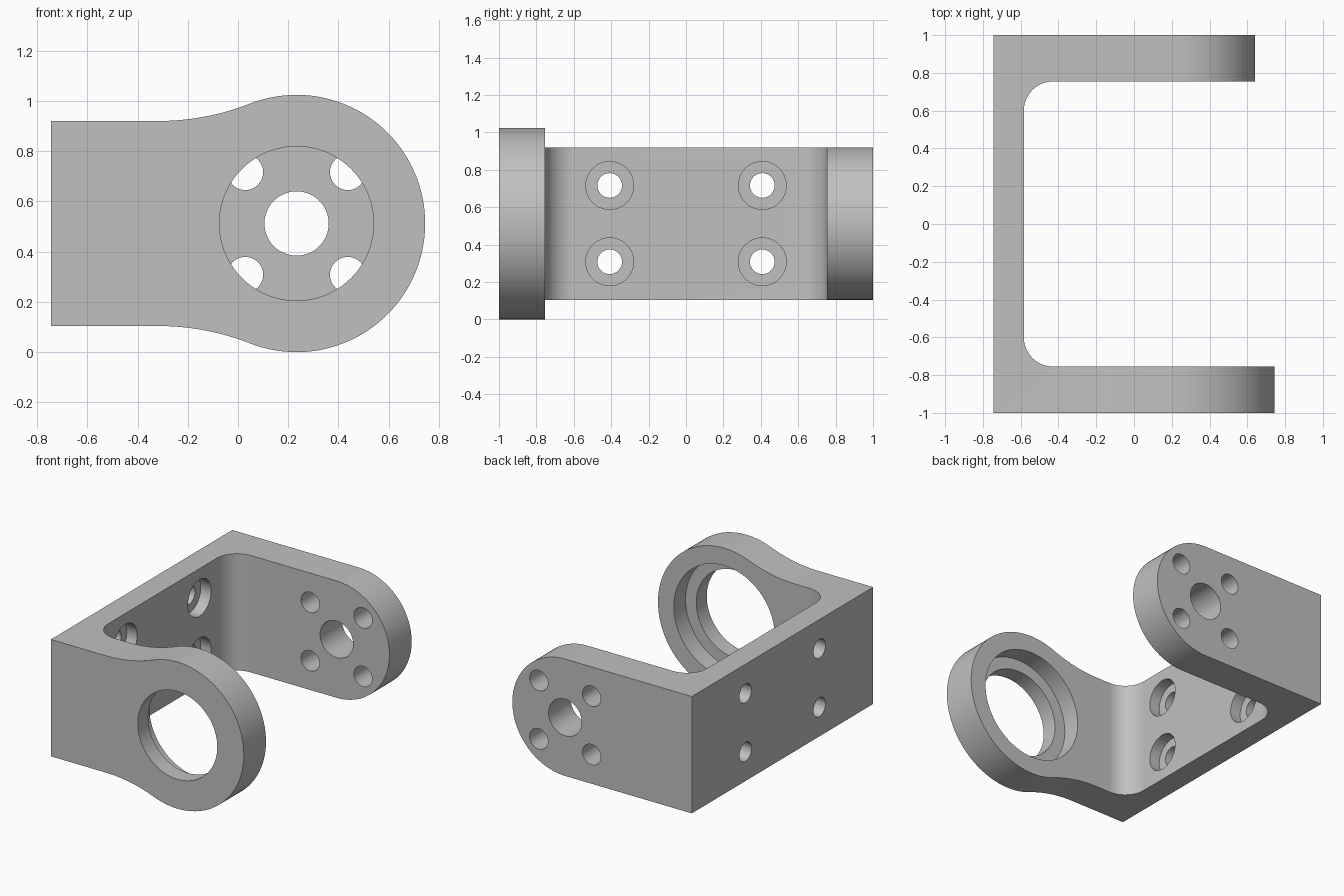
import bpy, bmesh
from math import sin, cos, pi, sqrt, atan2, radians
from mathutils import Matrix, Vector

if "Cube" in bpy.data.objects:
    bpy.data.objects.remove(bpy.data.objects["Cube"])

# Main dimensions
BACK, WALL_IN = -0.745, -0.583      # outer and inner face of the wall
ARM_IN, ARM_OUT = 0.755, 1.0        # inner and outer face of the arms
FILLET = 0.155
CX, CZ = 0.233, 0.512               # axis of the pivot
HALF, EYE = 0.408, 0.512            # half height of the bracket, radius of the eye
BLEND = 1.0                         # concave radius between arm and eye
REACH = sqrt((EYE + BLEND) ** 2 - (HALF + BLEND) ** 2)
SEAM = CX - REACH                   # where the arms meet the channel


def arc(cx, cy, r, a0, a1, n):
    return [(cx + r * cos(a0 + (a1 - a0) * i / n), cy + r * sin(a0 + (a1 - a0) * i / n))
            for i in range(n + 1)]


def extrude(bm, points, place, depth):
    """Extrude a flat outline; place maps (u, v) to a 3D point."""
    face = bm.faces.new([bm.verts.new(place(u, v)) for u, v in points])
    result = bmesh.ops.extrude_face_region(bm, geom=[face], use_keep_orig=True)
    moved = [g for g in result["geom"] if isinstance(g, bmesh.types.BMVert)]
    bmesh.ops.translate(bm, verts=moved, vec=depth)


bm = bmesh.new()

# U-shaped channel with filleted inner corners
fx, fy = WALL_IN + FILLET, ARM_IN - FILLET
channel = [(BACK, -ARM_OUT), (SEAM, -ARM_OUT), (SEAM, -ARM_IN)]
channel += arc(fx, -fy, FILLET, -pi / 2, -pi, 16)
channel += arc(fx, fy, FILLET, pi, pi / 2, 16)
channel += [(SEAM, ARM_IN), (SEAM, ARM_OUT), (BACK, ARM_OUT)]
extrude(bm, channel, lambda u, v: (u, v, CZ - HALF), Vector((0, 0, 2 * HALF)))

# Front arm: concave blends running into a large round eye
tangent = atan2(HALF + BLEND, -REACH)
lower = arc(SEAM, -HALF - BLEND, BLEND, pi / 2, pi - tangent, 16)
eye = arc(CX, 0, EYE, -tangent, tangent, 72)
upper = [(u, -v) for u, v in reversed(lower)]
extrude(bm, lower + eye[1:-1] + upper,
        lambda u, v: (u, -ARM_OUT, CZ + v), Vector((0, ARM_OUT - ARM_IN, 0)))

# Back arm: straight with a rounded end
rounded = [(SEAM, -HALF)] + arc(CX, 0, HALF, -pi / 2, pi / 2, 48) + [(SEAM, HALF)]
extrude(bm, rounded, lambda u, v: (u, ARM_IN, CZ + v), Vector((0, ARM_OUT - ARM_IN, 0)))

# Weld the arms to the channel
inner = [f for f in bm.faces if all(abs(v.co.x - SEAM) < 1e-4 for v in f.verts)]
bmesh.ops.delete(bm, geom=inner, context="FACES")
bmesh.ops.remove_doubles(bm, verts=bm.verts[:], dist=1e-4)
bmesh.ops.recalc_face_normals(bm, faces=bm.faces[:])
bmesh.ops.dissolve_limit(bm, angle_limit=0.001, verts=bm.verts[:], edges=bm.edges[:])


def make_object(name, bm):
    mesh = bpy.data.meshes.new(name)
    bm.to_mesh(mesh)
    bm.free()
    obj = bpy.data.objects.new(name, mesh)
    bpy.context.collection.objects.link(obj)
    return obj


bracket = make_object("bracket", bm)


def drill(bm, start, end, radius, segments):
    """Cylinder between two points."""
    start, end = Vector(start), Vector(end)
    axis = end - start
    turn = axis.to_track_quat("Z", "Y").to_matrix().to_4x4()
    bmesh.ops.create_cone(bm, cap_ends=True, segments=segments, radius1=radius, radius2=radius,
                          depth=axis.length, matrix=Matrix.Translation((start + end) / 2) @ turn)


holes, bores = bmesh.new(), bmesh.new()
OFFSET = 0.204

# Bearing seat in the front arm and shaft hole in the back arm
drill(holes, (CX, -1.1, CZ), (CX, -0.6, CZ), 0.307, 72)
drill(bores, (CX, -0.885, CZ), (CX, -0.65, CZ), 0.39, 72)
drill(holes, (CX, 0.65, CZ), (CX, 1.1, CZ), 0.128, 48)

# Screw holes: four around the shaft, four counterbored in the wall
for a in (-1, 1):
    for b in (-1, 1):
        z = CZ + b * OFFSET
        x, y = CX + a * OFFSET, 2 * a * OFFSET
        drill(holes, (x, 0.65, z), (x, 1.1, z), 0.071, 32)
        drill(holes, (BACK - 0.1, y, z), (WALL_IN + 0.1, y, z), 0.066, 32)
        drill(bores, (WALL_IN - 0.08, y, z), (WALL_IN + 0.1, y, z), 0.128, 40)

bpy.context.view_layer.objects.active = bracket
bracket.select_set(True)
for name, cutter_mesh in (("hole_cutter", holes), ("counterbore_cutter", bores)):
    cutter = make_object(name, cutter_mesh)
    cutter.hide_render = True
    cut = bracket.modifiers.new(name, "BOOLEAN")
    cut.operation, cut.solver, cut.object = "DIFFERENCE", "EXACT", cutter
    bpy.ops.object.modifier_apply(modifier=cut.name)
    bpy.data.objects.remove(cutter)

# Plain grey metal
grey = bpy.data.materials.new("grey_metal")
grey.use_nodes = True
colour = (0.53, 0.53, 0.53, 1)
grey.diffuse_color = colour
grey.node_tree.nodes["Principled BSDF"].inputs["Base Color"].default_value = colour
bracket.data.materials.clear()
bracket.data.materials.append(grey)
bpy.ops.object.shade_smooth_by_angle(angle=radians(25))
